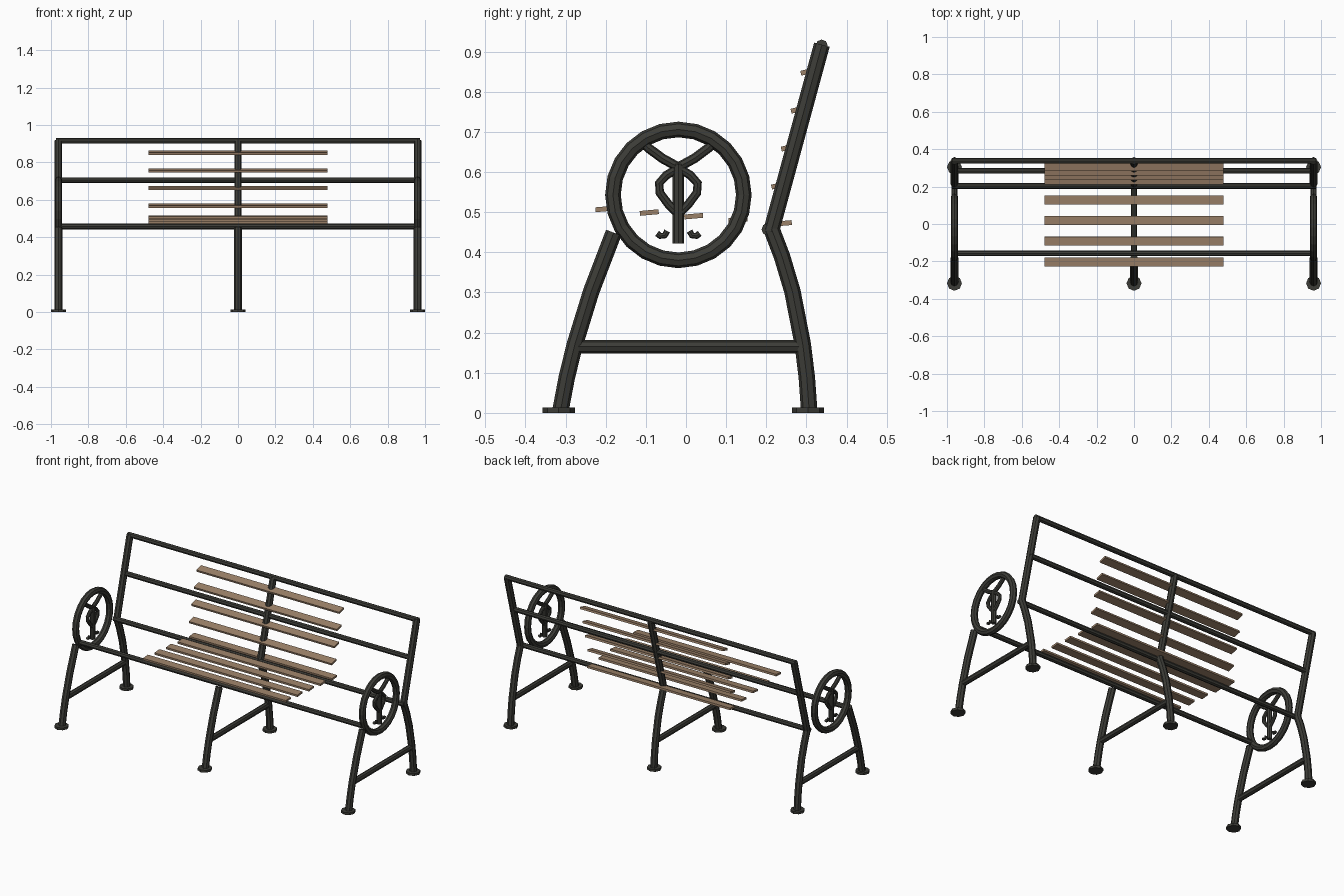
import bpy, math
from mathutils import Vector

if "Cube" in bpy.data.objects:
    bpy.data.objects.remove(bpy.data.objects["Cube"])


def material(name, color):
    m = bpy.data.materials.new(name)
    m.diffuse_color = (*color, 1)
    m.use_nodes = True
    m.node_tree.nodes["Principled BSDF"].inputs["Base Color"].default_value = m.diffuse_color
    return m


IRON = material("dark_iron", (0.045, 0.045, 0.038))
WOOD = material("wood", (0.33, 0.22, 0.14))


def tube(name, paths, r, closed=False):
    """Eight-sided tube swept along one or more poly paths, as flat mesh."""
    cu = bpy.data.curves.new(name, 'CURVE')
    cu.dimensions = '3D'
    cu.bevel_depth = r
    cu.bevel_resolution = 2
    cu.use_fill_caps = True
    for pts in paths:
        s = cu.splines.new('POLY')
        s.points.add(len(pts) - 1)
        for p, c in zip(s.points, pts):
            p.co = (*c, 1)
        s.use_cyclic_u = closed
        s.use_smooth = False
    ob = bpy.data.objects.new(name, cu)
    bpy.context.collection.objects.link(ob)
    bpy.ops.object.select_all(action='DESELECT')
    ob.select_set(True)
    bpy.context.view_layer.objects.active = ob
    bpy.ops.object.convert(target='MESH')
    ob = bpy.context.object
    ob.data.materials.clear()
    ob.data.materials.append(IRON)
    return ob


def at(x, pts):
    return [(x, y, z) for y, z in pts]


FRONT = [(-.313, .004), (-.297, .088), (-.277, .17), (-.236, .303), (-.18, .449)]
BACK = [(.307, .004), (.301, .088), (.291, .17), (.265, .303), (.239, .39), (.213, .458)]
POST = [(.212, .452), (.3385, .917)]

# Three stands: legs, back post, stretcher and disc feet
for x, side in ((-.96, "left"), (0, "middle"), (.96, "right")):
    tube(side + "_front_leg", [at(x, FRONT)], .0205)
    tube(side + "_back_leg", [at(x, BACK)], .0205)
    tube(side + "_back_post", [at(x, POST)], .02)
    tube(side + "_stretcher", [at(x, [(-.272, .165), (.285, .165)])], .017)
    for y in (-.317, .304):
        bpy.ops.mesh.primitive_cylinder_add(vertices=8, radius=.04, depth=.014,
                                            location=(x, y, .007))
        foot = bpy.context.object
        foot.name = side + "_foot"
        foot.data.materials.append(IRON)

# Long horizontal rails
for name, y, z in (("top_rail", .338, .915), ("middle_rail", .284, .705),
                   ("rear_seat_rail", .203, .457), ("front_seat_rail", -.157, .457)):
    tube(name, [[(-.972, y, z), (.972, y, z)]], .015)

# Armrest rings with leaf ornament
CY, CZ = -.019, .543
for x, side in ((-.96, "left"), (.96, "right")):
    ring = [(CY + .163 * math.cos(a), CZ + .163 * math.sin(a))
            for a in (i * math.tau / 24 for i in range(24))]
    tube(side + "_arm_ring", [at(x, ring)], .0195, closed=True)
    tube(side + "_ornament_stem", [at(x, [(CY, .422), (CY, .62)])], .0145)
    branches, leaves, curls = [], [], []
    for s in (-1, 1):
        def half(pts):
            return at(x, [(CY + s * d, z) for d, z in pts])
        branches.append(half([(0, .612), (.04, .634), (.075, .66), (.09, .675)]))
        leaves.append(half([(0, .61), (.03, .592), (.048, .572), (.046, .548),
                            (.025, .52), (0, .495)]))
        curls.append(half([(.053, .447), (.045, .441), (.034, .442), (.028, .453)]))
    tube(side + "_ornament_branches", branches, .012)
    tube(side + "_ornament_leaves", leaves, .011)
    tube(side + "_ornament_curls", curls, .008)


def slat(name, y, z, tilt):
    bpy.ops.mesh.primitive_cube_add(size=1, location=(0, y, z),
                                    rotation=(math.radians(tilt), 0, 0))
    ob = bpy.context.object
    ob.name = name
    ob.scale = (.957, .047, .012)
    ob.data.materials.append(WOOD)


# Wooden slats of seat and backrest
for i in range(5):
    slat("seat_slat", -.202 + .1105 * i, .508 - .009 * i, 5)
for i in range(4):
    slat("back_slat", .236 + .0243 * i, .568 + .0945 * i, 14)
